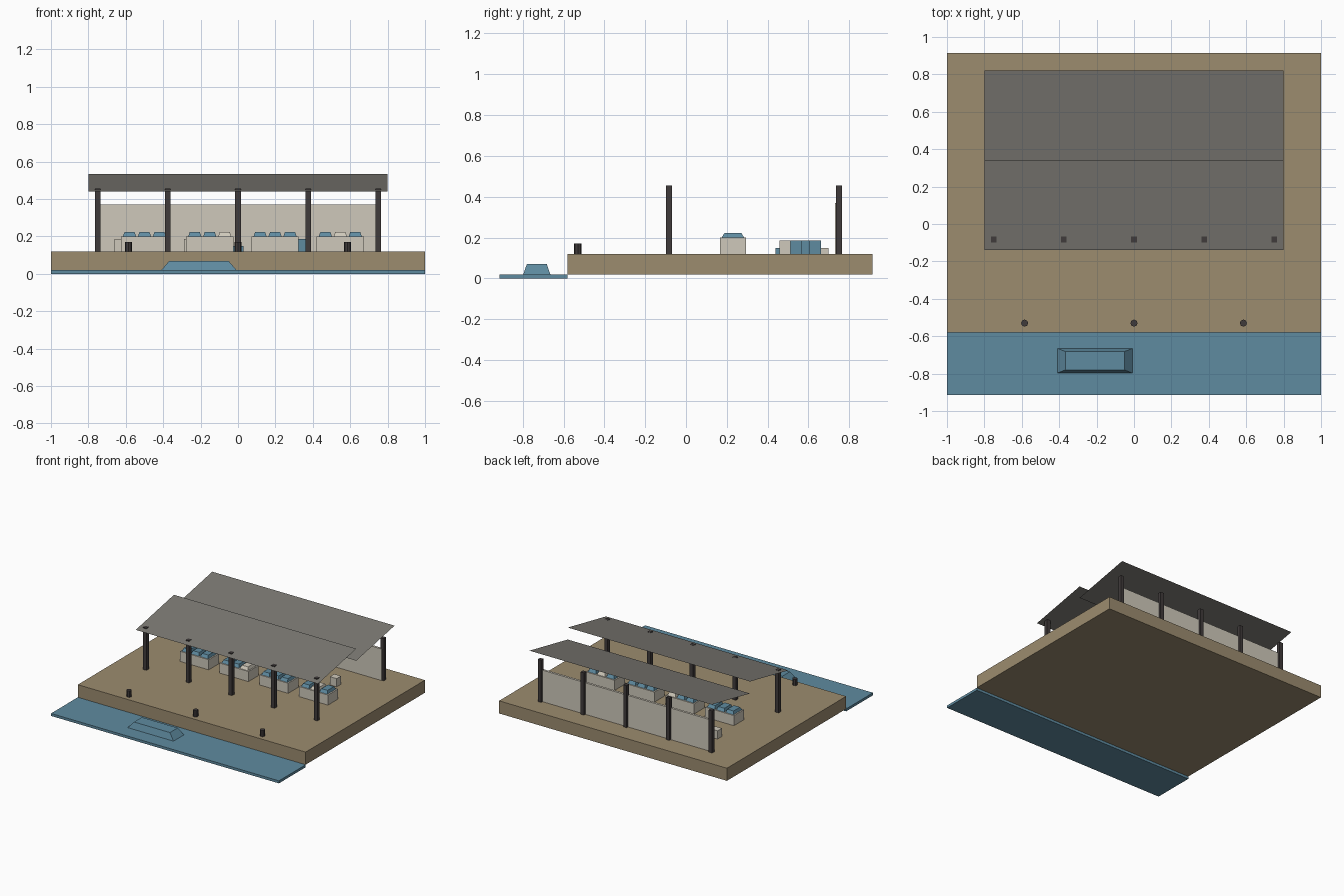
import bpy
import bmesh

cube = bpy.data.objects.get("Cube")
if cube:
    bpy.data.objects.remove(cube, do_unlink=True)


def material(name, hex_code):
    """Flat material from an sRGB hex code."""
    srgb = [int(hex_code[i:i + 2], 16) / 255 for i in (0, 2, 4)]
    color = [((c + 0.055) / 1.055) ** 2.4 for c in srgb] + [1]
    mat = bpy.data.materials.new(name)
    mat.use_nodes = True
    mat.diffuse_color = color
    mat.node_tree.nodes["Principled BSDF"].inputs["Base Color"].default_value = color
    return mat


EARTH = material("earth_brown", "9C8C6F")
BLUE = material("water_blue", "5F8BA0")
CREAM = material("pale_plaster", "CFC9BB")
DARK = material("dark_timber", "403B3B")
ROOF = material("roof_grey", "7B7973")


def finish(name, bm, mat):
    mesh = bpy.data.meshes.new(name)
    bm.to_mesh(mesh)
    bm.free()
    mesh.materials.append(mat)
    obj = bpy.data.objects.new(name, mesh)
    bpy.context.collection.objects.link(obj)
    return obj


def block(name, mat, x, y, z, inset=(0, 0)):
    """Box between (low, high) pairs, its top drawn in by inset."""
    bm = bmesh.new()
    bmesh.ops.create_cube(bm, size=1)
    for v in bm.verts:
        top = v.co.z > 0
        for axis, (low, high) in enumerate((x, y, z)):
            side = 1 if v.co[axis] > 0 else -1
            v.co[axis] = high if side > 0 else low
            if top and axis < 2:
                v.co[axis] -= side * inset[axis]
    return finish(name, bm, mat)


def around(center, width):
    return (center - width / 2, center + width / 2)


# Ground and water
GROUND = 0.12
block("quay_platform", EARTH, (-1, 1), (-0.58, 0.915), (0.02, GROUND))
block("water_strip", BLUE, (-1, 1), (-0.915, -0.58), (0, 0.02))
block("moored_boat", BLUE, (-0.41, -0.008), (-0.797, -0.665), (0.02, 0.07), (0.043, 0.017))

# Mooring bollards along the quay edge
for i in range(3):
    bm = bmesh.new()
    bmesh.ops.create_cone(bm, cap_ends=True, segments=8, radius1=0.019, radius2=0.019, depth=0.05)
    bollard = finish(f"bollard_{i + 1}", bm, DARK)
    bollard.location = (0.585 * (i - 1), -0.53, GROUND + 0.025)

# Posts in two rows, with the back wall between the rear ones
for row, y in (("front", -0.083), ("rear", 0.75)):
    for i in range(5):
        block(f"{row}_post_{i + 1}", DARK, around(0.375 * (i - 2), 0.03), around(y, 0.03), (GROUND, 0.455))
block("back_wall", CREAM, (-0.75, 0.75), (0.73, 0.748), (GROUND, 0.37))

# Two thin sawtooth roof sheets, both rising to the rear
for name, y in (("front_roof", -0.14), ("rear_roof", 0.34)):
    bm = bmesh.new()
    corners = [(-0.8, y, 0.44), (0.8, y, 0.44), (0.8, y + 0.48, 0.535), (-0.8, y + 0.48, 0.535)]
    bm.faces.new([bm.verts.new(c) for c in corners])
    finish(name, bm, ROOF)

# Market stalls, each with three tapered trays
PALE_TRAYS = {(1, 2), (3, 1)}
for i in range(4):
    x = -0.5 + 0.349 * i
    block(f"stall_{i + 1}", CREAM, around(x, 0.252), around(0.23, 0.127), (GROUND, 0.2))
    for j in range(3):
        mat = CREAM if (i, j) in PALE_TRAYS else BLUE
        block(f"stall_{i + 1}_tray_{j + 1}", mat, around(x + 0.08 * (j - 1), 0.07),
              around(0.23, 0.11), (0.2, 0.223), (0.008, 0.014))

# Crates stored behind the stalls: material, x, y, height
crates = [
    (CREAM, 0.516, 0.485, 0.065), (CREAM, -0.63, 0.52, 0.065),
    (CREAM, -0.61, 0.6, 0.065), (CREAM, -0.26, 0.56, 0.065),
    (CREAM, -0.25, 0.67, 0.03), (BLUE, 0.0, 0.465, 0.03),
    (BLUE, 0.345, 0.54, 0.065), (BLUE, 0.33, 0.58, 0.065),
    (BLUE, 0.31, 0.635, 0.065),
]
for i, (mat, x, y, height) in enumerate(crates):
    block(f"crate_{i + 1}", mat, around(x, 0.06), around(y, 0.055), (GROUND, GROUND + height))
